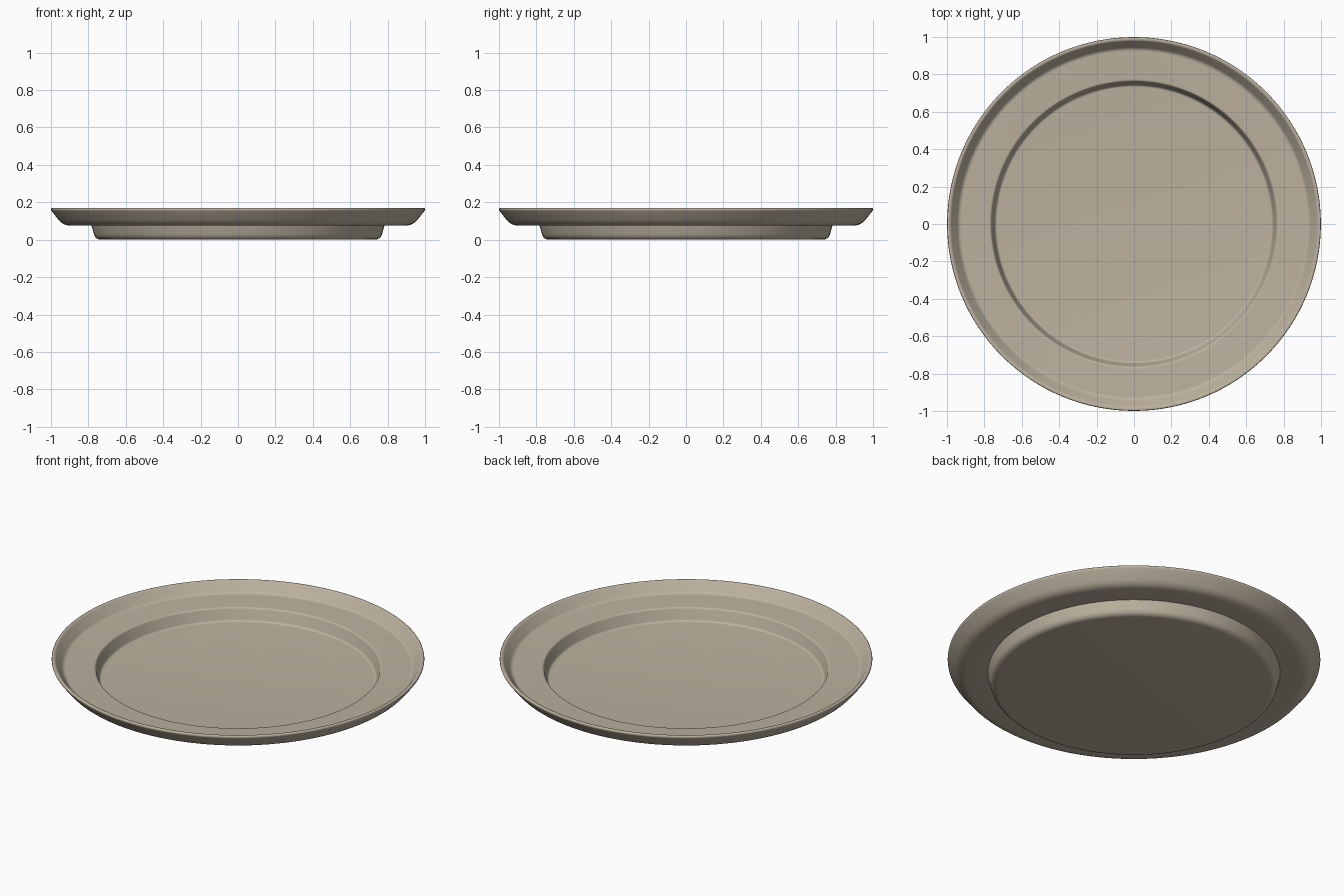
import bpy, bmesh, math
from mathutils import Vector

if "Cube" in bpy.data.objects:
    bpy.data.objects.remove(bpy.data.objects["Cube"])

SEGMENTS = 128

clay = bpy.data.materials.new("warm_beige")
clay.diffuse_color = (0.50, 0.44, 0.345, 1.0)
clay.use_nodes = True
clay.node_tree.nodes["Principled BSDF"].inputs["Base Color"].default_value = clay.diffuse_color


def rounded(points, steps=5):
    """Round each (radius, height, fillet) corner of a profile."""
    pts = [Vector((r, z)) for r, z, _ in points]
    out = []
    for i, p in enumerate(pts):
        fillet = points[i][2]
        if fillet == 0 or i in (0, len(pts) - 1):
            out.append(p)
            continue
        a = p + (pts[i - 1] - p).normalized() * fillet
        b = p + (pts[i + 1] - p).normalized() * fillet
        for k in range(steps + 1):
            t = k / steps
            out.append(a * (1 - t) ** 2 + p * 2 * t * (1 - t) + b * t ** 2)
    return out


def lathe(name, profile):
    """Revolve a profile that starts and ends on the axis."""
    bm = bmesh.new()
    verts = [bm.verts.new((p.x, 0, p.y)) for p in profile]
    edges = [bm.edges.new(pair) for pair in zip(verts, verts[1:])]
    bmesh.ops.spin(bm, geom=verts + edges, cent=(0, 0, 0), axis=(0, 0, 1),
                   angle=math.tau, steps=SEGMENTS)
    bmesh.ops.remove_doubles(bm, verts=bm.verts, dist=0.0002)
    bmesh.ops.recalc_face_normals(bm, faces=bm.faces)
    mesh = bpy.data.meshes.new(name)
    bm.to_mesh(mesh)
    bm.free()
    mesh.materials.append(clay)
    obj = bpy.data.objects.new(name, mesh)
    bpy.context.collection.objects.link(obj)
    bpy.context.view_layer.objects.active = obj
    obj.select_set(True)
    bpy.ops.object.shade_smooth_by_angle(angle=math.radians(35))
    obj.select_set(False)


# plate: underside and foot, rim, lip, shelf, then recessed floor
lathe("plate", rounded([
    (0.0, 0.0, 0),
    (0.762, 0.0, 0.032),     # foot edge
    (0.784, 0.079, 0),       # foot meets rim
    (0.935, 0.075, 0.04),    # rim underside
    (1.0, 0.158, 0.006),     # outer lip
    (0.998, 0.170, 0.006),
    (0.982, 0.170, 0.008),   # inner lip
    (0.936, 0.110, 0.014),   # shelf outer edge
    (0.764, 0.110, 0.010),   # shelf inner edge
    (0.742, 0.037, 0.012),   # floor edge
    (0.0, 0.037, 0),
]))
